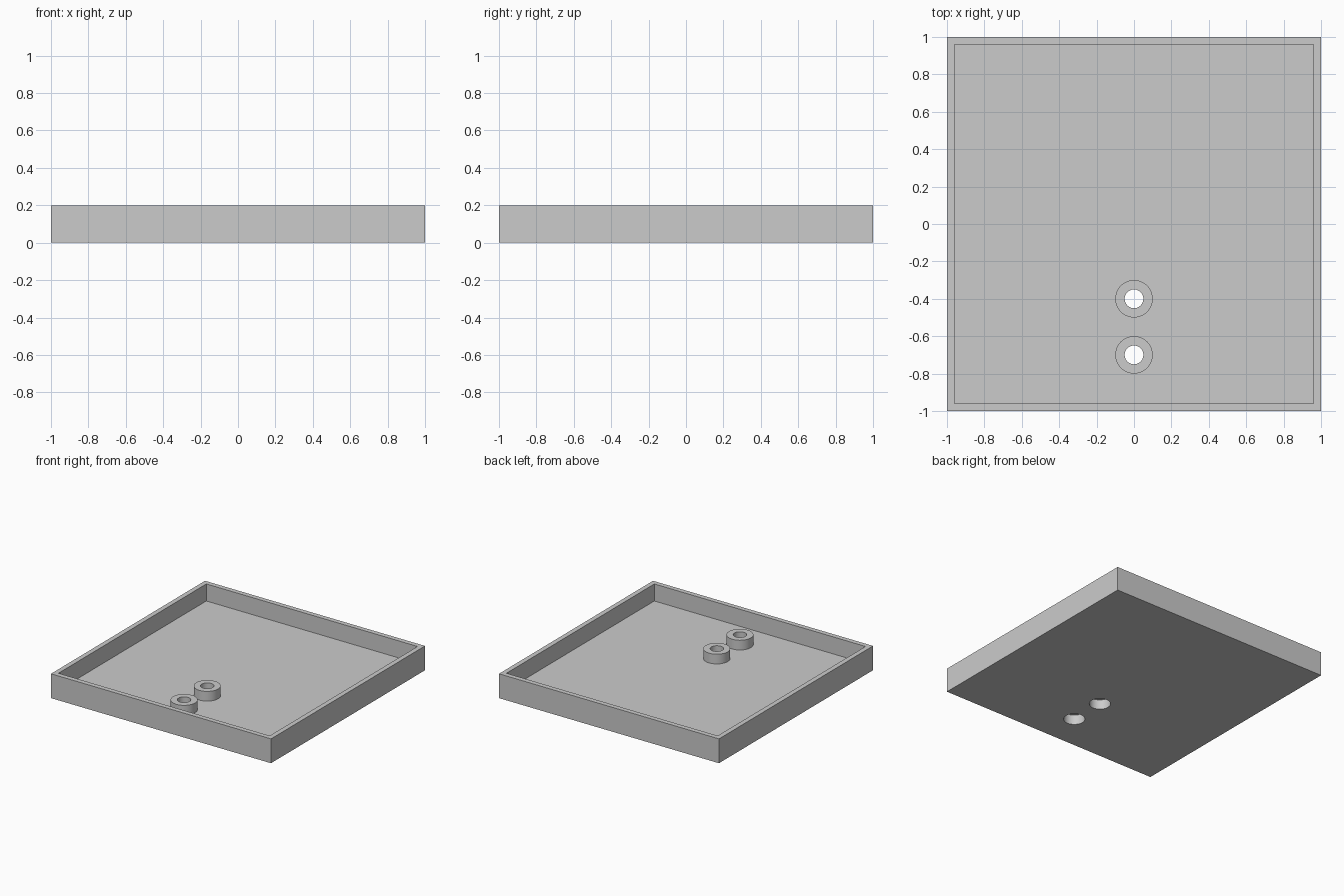
import bpy
import math

# Remove the default cube
cube = bpy.data.objects.get("Cube")
if cube:
    bpy.data.objects.remove(cube, do_unlink=True)

HEIGHT, FLOOR, WALL = 0.20, 0.06, 0.04
BOSS_TOP, BORE_DEPTH = 0.14, 0.08
BOSS_Y = (-0.4, -0.7)

# Plain grey material
grey = bpy.data.materials.new("plain grey")
grey.use_nodes = True
colour = (0.6, 0.6, 0.6, 1)
grey.diffuse_color = colour
grey.node_tree.nodes["Principled BSDF"].inputs["Base Color"].default_value = colour


def block(name, width, z0, z1):
    bpy.ops.mesh.primitive_cube_add(size=1, location=(0, 0, (z0 + z1) / 2))
    obj = bpy.context.object
    obj.name = name
    obj.scale = (width, width, z1 - z0)
    bpy.ops.object.transform_apply(location=True, rotation=False, scale=True)
    obj.data.materials.append(grey)
    return obj


def cylinder(name, radius, y, z0, z1):
    bpy.ops.mesh.primitive_cylinder_add(vertices=64, radius=radius, depth=z1 - z0,
                                        location=(0, y, (z0 + z1) / 2))
    obj = bpy.context.object
    obj.name = name
    obj.data.materials.append(grey)
    return obj


def combine(target, tool, operation):
    mod = target.modifiers.new(operation.lower(), "BOOLEAN")
    mod.operation = operation
    mod.solver = "EXACT"
    mod.object = tool
    bpy.context.view_layer.objects.active = target
    bpy.ops.object.modifier_apply(modifier=mod.name)
    bpy.data.objects.remove(tool, do_unlink=True)


# Open tray: a block with the inside hollowed out
tray = block("tray", 2, 0, HEIGHT)
combine(tray, block("hollow", 2 - 2 * WALL, FLOOR, HEIGHT + 0.1), "DIFFERENCE")

# Screw bosses with a through hole and a wide counterbore underneath
for y in BOSS_Y:
    combine(tray, cylinder("boss", 0.1, y, FLOOR / 2, BOSS_TOP), "UNION")
    combine(tray, cylinder("screw_hole", 0.05, y, -0.1, HEIGHT + 0.1), "DIFFERENCE")
    combine(tray, cylinder("counterbore", 0.08, y, -0.1, BORE_DEPTH), "DIFFERENCE")

# Smooth round walls, sharp edges
bpy.ops.object.select_all(action="DESELECT")
tray.select_set(True)
bpy.context.view_layer.objects.active = tray
bpy.ops.object.shade_smooth_by_angle(angle=math.radians(30))
